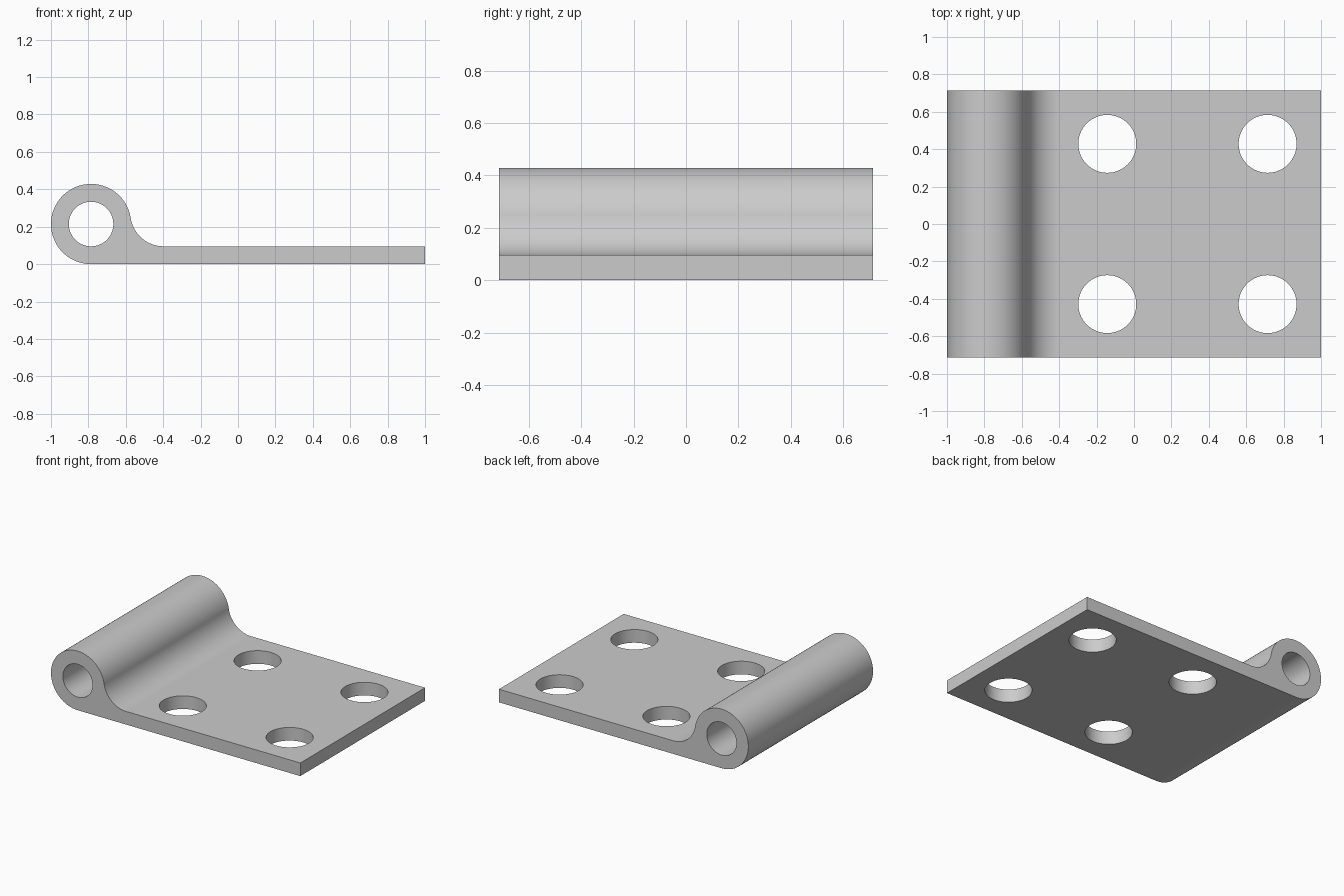
import bpy, bmesh
from math import sin, cos, atan2, sqrt, pi
from mathutils import Matrix

cube = bpy.data.objects.get("Cube")
if cube:
    bpy.data.objects.remove(cube, do_unlink=True)

U = 1 / 42                       # design unit
HALF_DEPTH = 30 * U
THICK = 4 * U
BARREL_R, PIN_R = 9 * U, 5 * U
FILLET_R, SCREW_R = 7.5 * U, 6.5 * U
BX, BZ = -33 * U, 9 * U          # barrel axis

steel = bpy.data.materials.new("plain_grey")
steel.use_nodes = True
GREY = (0.6, 0.6, 0.6, 1)
steel.diffuse_color = GREY
steel.node_tree.nodes["Principled BSDF"].inputs["Base Color"].default_value = GREY


def arc(cx, cz, r, start, end, steps):
    angles = [start + (end - start) * i / steps for i in range(steps + 1)]
    return [(cx + r * cos(a), cz + r * sin(a)) for a in angles]


def add_object(name, bm):
    mesh = bpy.data.meshes.new(name)
    bm.to_mesh(mesh)
    bm.free()
    mesh.materials.append(steel)
    obj = bpy.data.objects.new(name, mesh)
    bpy.context.collection.objects.link(obj)
    return obj


def cut_cylinder(target, radius, length, matrix):
    bm = bmesh.new()
    bmesh.ops.create_cone(bm, cap_ends=True, segments=96, radius1=radius,
                          radius2=radius, depth=length, matrix=matrix)
    cutter = add_object("hole_cutter", bm)
    cutter.hide_render = True
    mod = target.modifiers.new("hole", 'BOOLEAN')
    mod.operation, mod.solver, mod.object = 'DIFFERENCE', 'EXACT', cutter
    bpy.ops.object.modifier_apply(modifier=mod.name)
    bpy.data.objects.remove(cutter, do_unlink=True)


# Side profile: plate, concave fillet, then round the barrel to the underside
fz = THICK + FILLET_R
fx = BX + sqrt((BARREL_R + FILLET_R) ** 2 - (fz - BZ) ** 2)
touch = atan2(fz - BZ, fx - BX)
profile = [(1, 0), (1, THICK)]
profile += arc(fx, fz, FILLET_R, 1.5 * pi, pi + touch, 32)
profile += arc(BX, BZ, BARREL_R, touch, 1.5 * pi, 96)[1:]

bm = bmesh.new()
face = bm.faces.new([bm.verts.new((x, -HALF_DEPTH, z)) for x, z in profile])
side = bmesh.ops.extrude_face_region(bm, geom=[face])
verts = [v for v in side["geom"] if isinstance(v, bmesh.types.BMVert)]
bmesh.ops.translate(bm, verts=verts, vec=(0, 2 * HALF_DEPTH, 0))
bmesh.ops.recalc_face_normals(bm, faces=bm.faces)
leaf = add_object("hinge_leaf", bm)
bpy.context.view_layer.objects.active = leaf
leaf.select_set(True)

# Pin bore along the barrel
cut_cylinder(leaf, PIN_R, 3 * HALF_DEPTH,
             Matrix.Translation((BX, 0, BZ)) @ Matrix.Rotation(pi / 2, 4, 'X'))

# Four screw holes through the plate
for x in (-6 * U, 30 * U):
    for y in (-18 * U, 18 * U):
        cut_cylinder(leaf, SCREW_R, 4 * THICK, Matrix.Translation((x, y, THICK / 2)))

# Smooth the curves, keep the planar faces flat
leaf.select_set(True)
bpy.ops.object.shade_smooth_by_angle(angle=pi / 6)
for poly in leaf.data.polygons:
    if max(abs(c) for c in poly.normal) > 0.9999:
        poly.use_smooth = False
